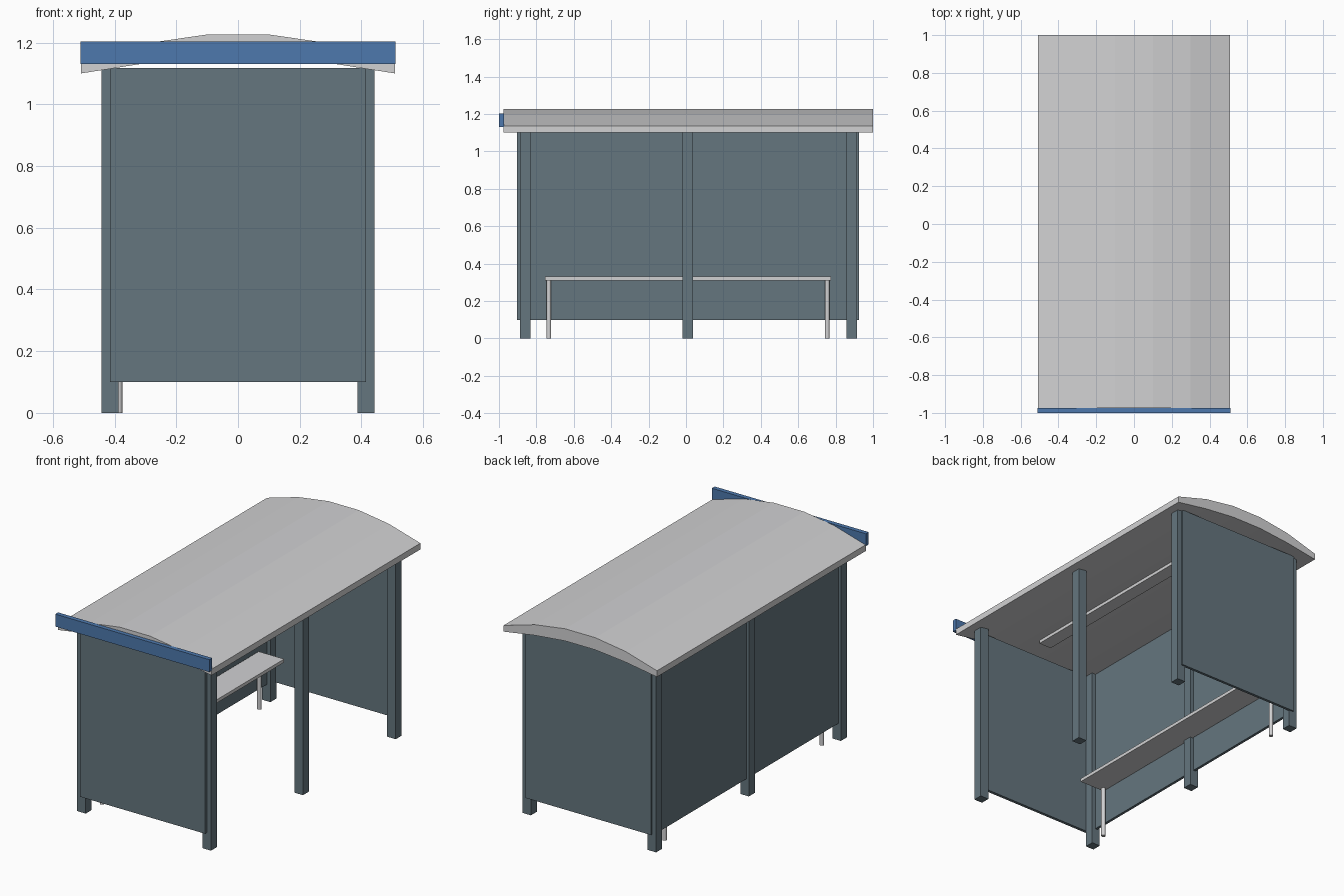
import bpy
import bmesh

if "Cube" in bpy.data.objects:
    bpy.data.objects.remove(bpy.data.objects["Cube"], do_unlink=True)


def material(name, rgb):
    mat = bpy.data.materials.new(name)
    mat.use_nodes = True
    mat.diffuse_color = (*rgb, 1)
    mat.node_tree.nodes["Principled BSDF"].inputs["Base Color"].default_value = (*rgb, 1)
    return mat


slate = material("slate grey paint", (0.13, 0.18, 0.21))
pale = material("pale grey metal", (0.64, 0.64, 0.65))
blue = material("blue sign paint", (0.075, 0.19, 0.42))


def finish(name, bm, mat):
    bmesh.ops.recalc_face_normals(bm, faces=bm.faces)
    mesh = bpy.data.meshes.new(name)
    bm.to_mesh(mesh)
    bm.free()
    mesh.materials.append(mat)
    obj = bpy.data.objects.new(name, mesh)
    bpy.context.collection.objects.link(obj)
    return obj


def box(name, xs, ys, zs, mat):
    """Box spanning the given (low, high) range on each axis."""
    bm = bmesh.new()
    bmesh.ops.create_cube(bm, size=1)
    for v in bm.verts:
        for i, (low, high) in enumerate((xs, ys, zs)):
            v.co[i] = low if v.co[i] < 0 else high
    return finish(name, bm, mat)


def around(centre, half):
    return centre - half, centre + half


# Posts: three along each long side
POST_X = 0.415
POST_Y = {"front": -0.86, "middle": 0.01, "back": 0.887}
for side, x in (("left", POST_X), ("right", -POST_X)):
    for place, y in POST_Y.items():
        box(f"{place}_{side}_post", around(x, 0.028), around(y, 0.028), (0, 1.118), slate)

# End panels, fixed to the outer faces of the posts
for place, ys in (("front", (-0.904, -0.886)), ("back", (0.908, 0.924))):
    box(f"{place}_panel", (-POST_X, POST_X), ys, (0.1, 1.118), slate)

# Long wall, one panel between each pair of posts
for place, ys in (("front", (POST_Y["front"], POST_Y["middle"])),
                  ("back", (POST_Y["middle"], POST_Y["back"]))):
    box(f"{place}_wall_panel", (-0.426, -0.41), ys, (0.1, 1.118), slate)

# Roof: faceted arch, thicker in the middle, extruded along its length
top = [(0.508, 1.137), (0.3, 1.197), (0.1, 1.226)]
under = [(0.508, 1.1), (0.3, 1.133), (0.1, 1.153)]


def arch(half):
    return half + [(-x, z) for x, z in reversed(half)]


bm = bmesh.new()
profile = arch(top) + arch(under)[::-1]
face = bm.faces.new([bm.verts.new((x, -0.975, z)) for x, z in profile])
end = bmesh.ops.extrude_face_region(bm, geom=[face])["geom"]
bmesh.ops.translate(bm, vec=(0, 1.975, 0),
                    verts=[g for g in end if isinstance(g, bmesh.types.BMVert)])
finish("roof", bm, pale)

# Sign board on the front edge and lamp strip under the roof
box("sign_board", (-0.51, 0.51), (-1, -0.973), (1.13, 1.204), blue)
box("lamp_strip", (-0.042, 0.042), (-0.79, 0.8), (1.134, 1.156), pale)

# Bench along the wall
box("bench_seat", (-0.405, -0.236), (-0.754, 0.774), (0.311, 0.331), pale)
for place, y in (("front", -0.733), ("back", 0.755)):
    bm = bmesh.new()
    bmesh.ops.create_cone(bm, cap_ends=True, segments=16, radius1=0.0125,
                          radius2=0.0125, depth=0.312)
    bmesh.ops.translate(bm, vec=(-0.387, y, 0.156), verts=bm.verts)
    leg = finish(f"{place}_bench_leg", bm, pale)
    bpy.ops.object.select_all(action="DESELECT")
    leg.select_set(True)
    bpy.context.view_layer.objects.active = leg
    bpy.ops.object.shade_smooth_by_angle()
